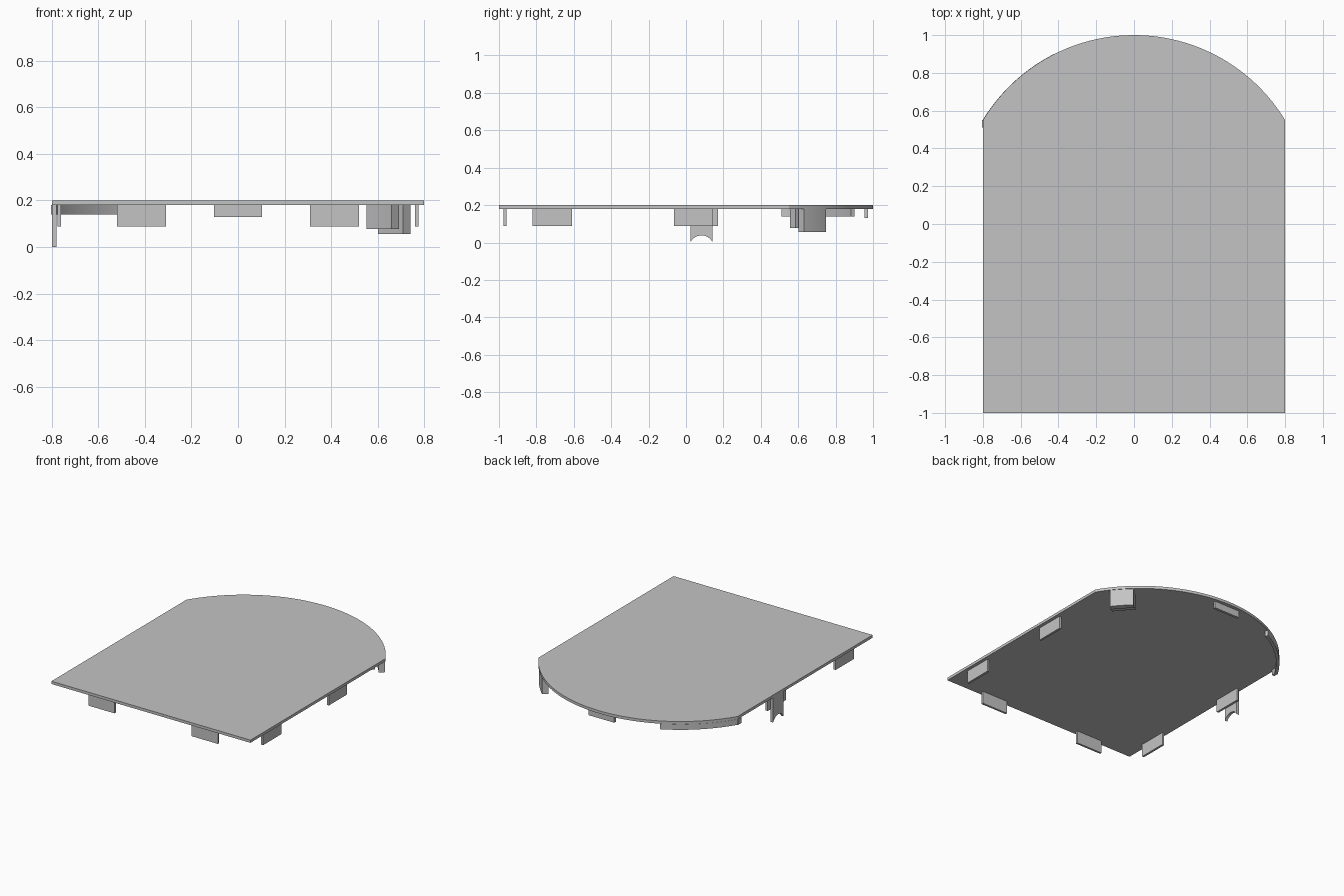
import bpy, bmesh
from math import sin, cos, radians, atan2, asin, pi

cube = bpy.data.objects.get("Cube")
if cube:
    bpy.data.objects.remove(cube, do_unlink=True)

grey = bpy.data.materials.new("plain grey")
grey.use_nodes = True
colour = (0.55, 0.55, 0.55, 1)
grey.diffuse_color = colour
grey.node_tree.nodes["Principled BSDF"].inputs["Base Color"].default_value = colour

TOP, UNDER = 0.2, 0.18      # plate faces
W = 0.8                     # half width
SHOULDER = 0.55             # where the arc starts
CY = 0.064                  # arc centre
R = 1 - CY                  # arc radius


def arc(radius, a0, a1, n, cx=0, cy=CY):
    """Points on an arc, angles in radians."""
    return [(cx + radius * cos(a0 + (a1 - a0) * i / n),
             cy + radius * sin(a0 + (a1 - a0) * i / n)) for i in range(n + 1)]


def extrude(name, outline, lo, hi, axis="z"):
    """Closed outline extruded along z (x,y points) or x (y,z points)."""
    bm = bmesh.new()
    place = (lambda u, v: (u, v, lo)) if axis == "z" else (lambda u, v: (lo, u, v))
    face = bm.faces.new([bm.verts.new(place(u, v)) for u, v in outline])
    moved = bmesh.ops.extrude_face_region(bm, geom=[face])["geom"]
    step = (0, 0, hi - lo) if axis == "z" else (hi - lo, 0, 0)
    bmesh.ops.translate(bm, vec=step,
                        verts=[g for g in moved if isinstance(g, bmesh.types.BMVert)])
    bmesh.ops.recalc_face_normals(bm, faces=bm.faces)
    mesh = bpy.data.meshes.new(name)
    bm.to_mesh(mesh)
    bm.free()
    mesh.materials.append(grey)
    ob = bpy.data.objects.new(name, mesh)
    bpy.context.collection.objects.link(ob)
    bpy.ops.object.select_all(action="DESELECT")
    ob.select_set(True)
    bpy.context.view_layer.objects.active = ob
    bpy.ops.object.shade_smooth_by_angle(angle=radians(30))
    return ob


def tab(name, x0, x1, y0, y1, bottom):
    extrude(name, [(x0, y0), (x1, y0), (x1, y1), (x0, y1)], bottom, UNDER)


# Cover plate with an arched back edge
edge = atan2(SHOULDER - CY, W)
extrude("cover_plate", [(-W, -1), (W, -1)] + arc(R, edge, pi - edge, 64), UNDER, TOP)

# Locating tabs along the front, sides and back
for side, s in (("left", 1), ("right", -1)):
    tab("front_tab_" + side, s * 0.31, s * 0.52, -0.975, -0.96, 0.088)
    tab("side_front_tab_" + side, s * 0.76, s * 0.776, -0.82, -0.61, 0.088)
tab("side_rear_tab_left", 0.76, 0.776, -0.065, 0.145, 0.088)
tab("side_rear_tab_right", -0.776, -0.76, -0.04, 0.17, 0.088)
tab("back_tab", -0.104, 0.104, 0.955, 0.973, 0.13)

# Notched latch on the right side
mid, half, rise = 0.083, 0.06, 0.038
notch_r = (half * half + rise * rise) / (2 * rise)
spread = asin(half / notch_r)
notch = arc(notch_r, pi / 2 + spread, pi / 2 - spread, 16, mid, rise - notch_r)
extrude("notched_latch", notch + [(mid + half, UNDER), (mid - half, UNDER)],
        -0.8, -0.78, "x")

# Curved rim strip on the rear right, with a short straight tail
a0, a1 = radians(116.7), pi - edge
extrude("rim_strip",
        arc(R + 0.001, a0, a1, 20) + [(-0.804, SHOULDER), (-0.804, 0.51), (-0.784, 0.51)]
        + arc(R - 0.021, a1, a0, 20), 0.14, UNDER)


# Pair of curved walls on the rear left, ends parallel to their middle radius
def curved_wall(name, r_in, r_out, bottom):
    middle, reach = radians(42.3), 0.08
    o, i = asin(reach / r_out), asin(reach / r_in)
    extrude(name, arc(r_out, middle - o, middle + o, 10)
            + arc(r_in, middle + i, middle - i, 10), bottom, UNDER)


curved_wall("outer_curved_wall", 0.89, 0.932, 0.055)
curved_wall("inner_curved_wall", 0.824, 0.866, 0.078)
